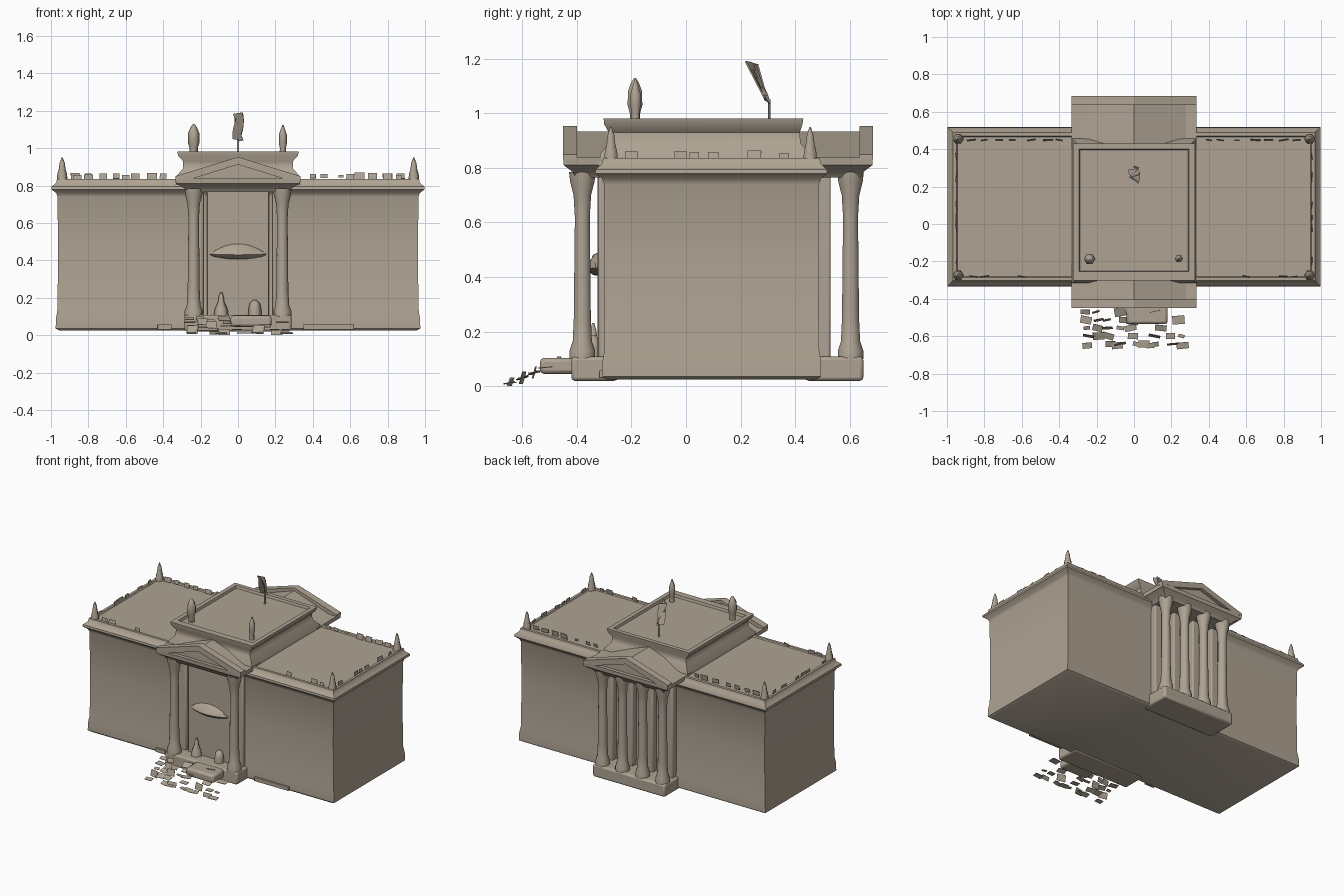
import bpy, bmesh, math, random
from mathutils import Vector, Matrix

if "Cube" in bpy.data.objects:
    bpy.data.objects.remove(bpy.data.objects["Cube"])

random.seed(4)
stone = bpy.data.materials.new("warm_stone")
stone.diffuse_color = (0.43, 0.37, 0.295, 1)
stone.use_nodes = True
stone.node_tree.nodes["Principled BSDF"].inputs["Base Color"].default_value = stone.diffuse_color


def finish(name, bm, smooth=True, angle=40, bevel=0, recalc=True):
    if recalc:
        bmesh.ops.recalc_face_normals(bm, faces=bm.faces)
    me = bpy.data.meshes.new(name)
    bm.to_mesh(me)
    bm.free()
    ob = bpy.data.objects.new(name, me)
    bpy.context.collection.objects.link(ob)
    me.materials.append(stone)
    if bevel:
        m = ob.modifiers.new("soft_edges", 'BEVEL')
        m.width, m.segments, m.limit_method = bevel, 2, 'ANGLE'
    if smooth:
        bpy.ops.object.select_all(action='DESELECT')
        ob.select_set(True)
        bpy.context.view_layer.objects.active = ob
        bpy.ops.object.shade_smooth_by_angle(angle=math.radians(angle))
    return ob


def loft(name, rows, bevel=0, angle=40):
    """Stack of rectangles: (half width, y min, y max, z)."""
    bm = bmesh.new()
    prev = None
    for hw, y0, y1, z in rows:
        ring = [bm.verts.new(p) for p in ((-hw, y0, z), (hw, y0, z), (hw, y1, z), (-hw, y1, z))]
        if prev:
            for i in range(4):
                bm.faces.new((prev[i], prev[(i + 1) % 4], ring[(i + 1) % 4], ring[i]))
        else:
            bm.faces.new(ring[::-1])
        prev = ring
    bm.faces.new(prev)
    return finish(name, bm, angle=angle, bevel=bevel)


def box(name, x0, x1, y0, y1, z0, z1, bevel=0.006):
    bm = bmesh.new()
    bmesh.ops.create_cube(bm, size=1)
    for v in bm.verts:
        v.co = ((x0 + x1) / 2 + v.co.x * (x1 - x0), (y0 + y1) / 2 + v.co.y * (y1 - y0),
                (z0 + z1) / 2 + v.co.z * (z1 - z0))
    return finish(name, bm, bevel=bevel)


def lathe(name, x, y, profile, sides=12):
    bm = bmesh.new()
    prev = None
    for r, z in profile:
        ring = [bm.verts.new((x + r * math.cos(a), y + r * math.sin(a), z))
                for a in (2 * math.pi * i / sides for i in range(sides))]
        if prev:
            for i in range(sides):
                bm.faces.new((prev[i], prev[(i + 1) % sides], ring[(i + 1) % sides], ring[i]))
        else:
            bm.faces.new(ring[::-1])
        prev = ring
    bm.faces.new(prev)
    return finish(name, bm, angle=60)


def prism(name, pts, y0, y1):
    """Extrude an x-z outline along y."""
    bm = bmesh.new()
    f = bm.faces.new([bm.verts.new((x, y0, z)) for x, z in pts])
    new = bmesh.ops.extrude_face_region(bm, geom=[f])['geom']
    bmesh.ops.translate(bm, vec=(0, y1 - y0, 0), verts=[v for v in new if isinstance(v, bmesh.types.BMVert)])
    return finish(name, bm, smooth=False)


def shards(name, spots, size):
    """Loose thin plates: (position, tilt about x, upright normal turn or None)."""
    bm = bmesh.new()
    for p, tilt, turn in spots:
        s = random.uniform(0.6, 1.2) * size
        m = Matrix.Translation(p) @ Matrix.Rotation(turn, 4, 'Z') @ Matrix.Rotation(tilt, 4, 'X')
        m = m @ Matrix.Diagonal((s, s * random.uniform(0.5, 0.8), 0.003, 1))
        bmesh.ops.create_cube(bm, size=1, matrix=m)
    for v in bm.verts:
        v.co.z = max(v.co.z, 0.0)
    return finish(name, bm, smooth=False)


# main block with plinth, cornice and shallow roof tray
loft("main_block", [
    (0.955, -0.295, 0.48, 0.025), (0.975, -0.306, 0.495, 0.035), (0.973, -0.306, 0.495, 0.09),
    (0.965, -0.298, 0.487, 0.14), (0.962, -0.298, 0.485, 0.45), (0.965, -0.3, 0.487, 0.74),
    (0.972, -0.307, 0.495, 0.76), (0.998, -0.333, 0.518, 0.78), (0.996, -0.331, 0.516, 0.795),
    (0.972, -0.308, 0.495, 0.815), (0.968, -0.303, 0.49, 0.836), (0.95, -0.285, 0.47, 0.836),
    (0.945, -0.28, 0.465, 0.828)])

# raised attic with lip and sunken roof
loft("attic", [
    (0.335, -0.32, 0.46, 0.80), (0.33, -0.315, 0.455, 0.85), (0.295, -0.285, 0.42, 0.89),
    (0.293, -0.283, 0.417, 0.93), (0.32, -0.30, 0.427, 0.96), (0.325, -0.302, 0.43, 0.982),
    (0.295, -0.255, 0.4, 0.982), (0.29, -0.25, 0.395, 0.965)])

COLUMN = [(0.048, 0.10), (0.048, 0.13), (0.036, 0.165), (0.032, 0.25), (0.03, 0.45),
          (0.028, 0.62), (0.033, 0.70), (0.046, 0.75), (0.05, 0.785)]


# porticoes: podium, entablature, gable
def portico(side, wall, front, podium, col_y, col_xs):
    d = 1 if front > wall else -1

    def yy(a, b):
        return min(a, b), max(a, b)
    box(side + "_podium", -0.285, 0.285, *yy(wall - d * 0.05, podium), 0.02, 0.108, 0.012)
    rows = [(0.27, 0.045, 0.765), (0.285, 0.035, 0.785), (0.332, 0.002, 0.81), (0.334, 0, 0.838)]
    loft(side + "_entablature", [(hw, *yy(wall - d * 0.08, front - d * back), z) for hw, back, z in rows])
    # gable body, then raking cornice at the face
    prism(side + "_gable", [(-0.30, 0.83), (0.30, 0.83), (0, 0.934)], wall - d * 0.08, front - d * 0.025)
    for s in (-1, 1):
        prism(side + "_raking_cornice", [(s * 0.335, 0.83), (s * 0.335, 0.85), (0, 0.953), (0, 0.912), (s * 0.24, 0.838)],
              front - d * 0.05, front)
    for x in col_xs:
        lathe(side + "_column", x, col_y, COLUMN, 14)


portico("front", -0.30, -0.45, -0.42, -0.38, (-0.237, 0.237))
portico("back", 0.487, 0.685, 0.65, 0.603, (-0.237, -0.08, 0.08, 0.237))

# entrance bay, side strips and back wall piers
box("entrance_panel", -0.165, 0.165, -0.325, -0.28, 0.1, 0.77, 0.004)
for s in (-1, 1):
    box("front_pier", s * 0.225 - 0.04, s * 0.225 + 0.04, -0.322, -0.28, 0.1, 0.77, 0.008)
    for x in (0.08, 0.237):
        box("back_pier", s * x - 0.028, s * x + 0.028, 0.47, 0.53, 0.1, 0.77, 0.008)

# curved door hood over the entrance
bm = bmesh.new()
rows = []
for i in range(13):
    t = -1 + i / 6
    x, k = t * 0.15, 1 - t * t
    rows.append([bm.verts.new(p) for p in (
        (x, -0.31, 0.437 + 0.058 * k), (x, -0.33 - 0.01 * k, 0.437 + 0.045 * k),
        (x, -0.33 - 0.035 * k, 0.434 - 0.004 * k), (x, -0.32 - 0.02 * k, 0.425 - 0.018 * k),
        (x, -0.31, 0.425 - 0.02 * k))])
for a, b in zip(rows, rows[1:]):
    for j in range(5):
        bm.faces.new((a[j], a[(j + 1) % 5], b[(j + 1) % 5], b[j]))
bm.faces.new(rows[0])
bm.faces.new(rows[-1])
finish("door_hood", bm, angle=50)

# small figures beside the door
lathe("door_figure", -0.09, -0.34, [(0.04, 0.1), (0.034, 0.14), (0.016, 0.18), (0.014, 0.205), (0.004, 0.232)], 6)
lathe("door_figure", 0.09, -0.34, [(0.036, 0.1), (0.034, 0.14), (0.028, 0.17), (0.01, 0.188)], 6)

# corner finials on the main roof
for s in (-1, 1):
    for y in (-0.275, 0.455):
        lathe("corner_finial", s * 0.94, y, [(0.03, 0.82), (0.026, 0.86), (0.018, 0.89), (0.014, 0.92), (0.003, 0.95)], 6)

# roof figures on the attic
lathe("roof_figure", -0.237, -0.187, [(0.022, 0.965), (0.022, 1.0), (0.031, 1.03), (0.03, 1.08), (0.018, 1.11), (0.004, 1.13)], 6)
lathe("roof_figure", 0.24, -0.185, [(0.018, 0.965), (0.016, 1.0), (0.022, 1.03), (0.022, 1.07), (0.012, 1.1), (0.003, 1.125)], 6)

# flagpole and crumpled flag
lathe("flagpole", 0, 0.305, [(0.006, 0.965), (0.006, 1.05)], 6)
bm = bmesh.new()
grid = []
for i in range(6):
    t = i / 5
    low = Vector((0, 0.305 - 0.04 * t, 1.035 + 0.145 * t))
    far = Vector((0, 0.285 - 0.07 * t, 1.055 + 0.135 * t))
    grid.append([bm.verts.new(low.lerp(far, j / 3) + Vector((0.03 * math.sin(2.2 * j + 2 * t), 0, 0))) for j in range(4)])
for a, b in zip(grid, grid[1:]):
    for j in range(3):
        bm.faces.new((a[j], a[j + 1], b[j + 1], b[j]))
flag = finish("flag", bm, smooth=False)
flag.modifiers.new("thickness", 'SOLIDIFY').thickness = 0.006

# broken front steps: a landing plus loose treads
box("step_landing", -0.04, 0.18, -0.535, -0.40, 0.045, 0.104, 0.015)
spots = []
for row in range(5):
    y = -0.47 - 0.043 * row
    for i in range(9):
        x = -0.25 + 0.0625 * i + random.uniform(-0.02, 0.02)
        if random.random() < 0.62:
            spots.append((Vector((x, y, 0.088 - 0.019 * row)), random.choice((0.1, 0.4, 1.3)), random.uniform(-0.3, 0.3)))
spots += [(Vector((x, -0.65, 0.012)), 0.2, 0.1) for x in (-0.25, -0.09, 0.09, 0.26)]
shards("broken_steps", spots, 0.055)

# ragged parapet remains along the roof edges
spots = []
for s in (-1, 1):
    for x in (0.4, 0.46, 0.55, 0.65, 0.72, 0.8, 0.87):
        spots.append((Vector((s * x, 0.45, 0.85)), 1.4, random.uniform(-0.2, 0.2)))
    for x in (0.6, 0.8, 0.86):
        spots.append((Vector((s * x, -0.28, 0.845)), 1.4, random.uniform(-0.2, 0.2)))
    for y in (-0.2, -0.02, 0.03, 0.1, 0.25, 0.36):
        spots.append((Vector((s * 0.95, y, 0.845)), 1.4, 1.57 + random.uniform(-0.2, 0.2)))
shards("parapet_remains", spots, 0.045)

# low ledges at the foot of the front wall
for x0, x1 in ((-0.43, -0.355), (0.35, 0.62)):
    box("foot_ledge", x0, x1, -0.318, -0.29, 0.03, 0.058, 0.002)
